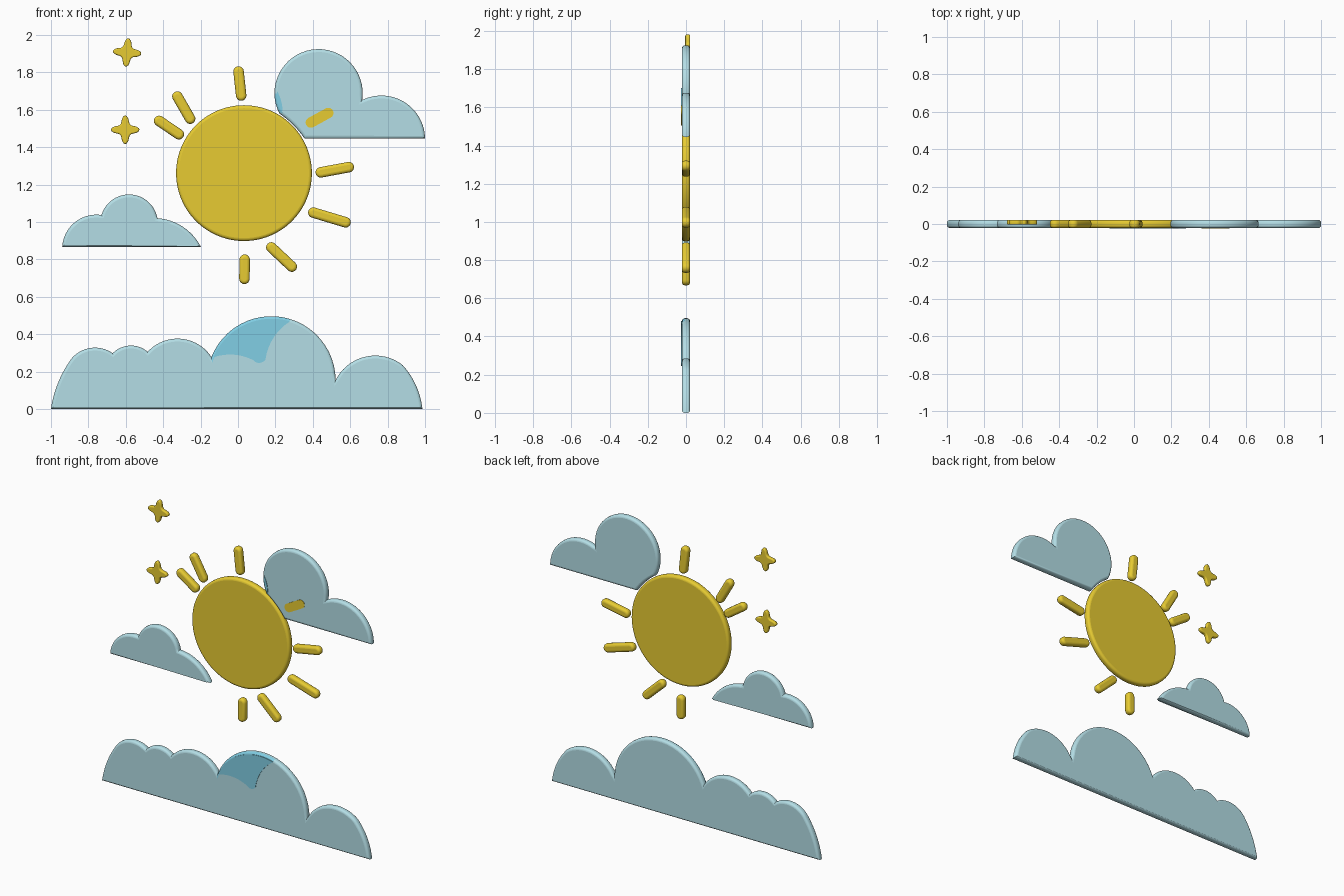
import bpy, bmesh, math
from mathutils import Vector

if "Cube" in bpy.data.objects:
    bpy.data.objects.remove(bpy.data.objects["Cube"])

H = 0.022  # half thickness of the relief


def material(name, rgb):
    m = bpy.data.materials.new(name)
    m.diffuse_color = (*rgb, 1)
    m.use_nodes = True
    m.node_tree.nodes["Principled BSDF"].inputs["Base Color"].default_value = m.diffuse_color
    return m


YELLOW = material("sun yellow", (0.80, 0.60, 0.032))
PALE = material("pale cloud blue", (0.455, 0.73, 0.79))
BLUE = material("deeper sky blue", (0.22, 0.62, 0.78))


def arc(a, b, c, n=24):
    """Points on the circle from a through b to c (c left out)."""
    (ax, ay), (bx, by), (cx, cy) = a, b, c
    d = 2 * (ax * (by - cy) + bx * (cy - ay) + cx * (ay - by))
    sa, sb, sc = ax * ax + ay * ay, bx * bx + by * by, cx * cx + cy * cy
    ox = (sa * (by - cy) + sb * (cy - ay) + sc * (ay - by)) / d
    oy = (sa * (cx - bx) + sb * (ax - cx) + sc * (bx - ax)) / d
    r = math.hypot(ax - ox, ay - oy)
    t0, t1, t2 = (math.atan2(y - oy, x - ox) for x, y in (a, b, c))
    tau = math.tau
    sweep = (t2 - t0) % tau
    if (t1 - t0) % tau > sweep:
        sweep -= tau
    return [(ox + r * math.cos(t0 + sweep * i / n),
             oy + r * math.sin(t0 + sweep * i / n)) for i in range(n)]


def chain(pts, n=24):
    """Arcs through start, via, end, via, end ..."""
    out = []
    for i in range(0, len(pts) - 2, 2):
        out += arc(pts[i], pts[i + 1], pts[i + 2], n)
    return out + [pts[-1]]


def inset_dirs(pts):
    """Inward mitre vector for each outline point."""
    n = len(pts)
    area = sum(pts[i - 1][0] * pts[i][1] - pts[i][0] * pts[i - 1][1] for i in range(n))
    s = 1 if area > 0 else -1
    out = []
    for i in range(n):
        p, q, r = (Vector(pts[k % n]) for k in (i - 1, i, i + 1))
        e, f = (q - p).normalized(), (r - q).normalized()
        n1, n2 = Vector((-e.y, e.x)) * s, Vector((-f.y, f.x)) * s
        b = (n1 + n2).normalized()
        out.append(b / max(b.dot(n1), 0.45))
    return out


def slab(name, pts, mat, y0=-H, y1=H, bevel=0.016, segs=4, tint=None):
    """Upright plate with rounded rims; tint(x, z) picks front rim faces for BLUE."""
    dirs = inset_dirs(pts)
    if bevel:
        steps = [math.pi / 2 * i / segs for i in range(segs + 1)]
        levels = [(bevel * (1 - math.sin(t)), y0 + bevel * (1 - math.cos(t))) for t in steps]
        levels += [(bevel * (1 - math.sin(t)), y1 - bevel * (1 - math.cos(t)))
                   for t in reversed(steps)]
    else:
        levels = [(0, y0), (0, y1)]
    bm = bmesh.new()
    rings = [[bm.verts.new((p[0] + d.x * k, y, p[1] + d.y * k)) for p, d in zip(pts, dirs)]
             for k, y in levels]
    n = len(pts)
    for a, b in zip(rings, rings[1:]):
        for i in range(n):
            f = bm.faces.new((a[i - 1], a[i], b[i], b[i - 1]))
            f.smooth = True
    bm.faces.new(rings[0])
    bm.faces.new(rings[-1])
    bmesh.ops.recalc_face_normals(bm, faces=bm.faces)
    for e in bm.edges:
        e.smooth = e.calc_face_angle(0) < math.radians(40)
    if tint:
        for f in bm.faces:
            c = f.calc_center_median()
            if len(f.verts) == 4 and f.normal.y < -0.15 and tint(c.x, c.z):
                f.material_index = 1
    me = bpy.data.meshes.new(name)
    bm.to_mesh(me)
    bm.free()
    me.materials.append(mat)
    if tint:
        me.materials.append(BLUE)
    ob = bpy.data.objects.new(name, me)
    bpy.context.collection.objects.link(ob)
    return ob


def plate(name, pts, mat):
    """Thin painted detail lying on the front face."""
    return slab(name, pts, mat, -H - 0.003, -H + 0.001, bevel=0)


def capsule(a, b, w, n=10):
    """Rounded bar outline from tip a to tip b."""
    a, b = Vector(a), Vector(b)
    d = (b - a).normalized()
    t = math.atan2(d.y, d.x)
    a, b = a + d * w, b - d * w
    out = []
    for c, s in ((b, t - math.pi / 2), (a, t + math.pi / 2)):
        out += [(c.x + w * math.cos(s + math.pi * i / n),
                 c.y + w * math.sin(s + math.pi * i / n)) for i in range(n + 1)]
    return out


# Sun disc
SUN = (0.032, 1.261)
slab("sun_disc", [(SUN[0] + 0.363 * math.cos(math.tau * i / 112),
                   SUN[1] + 0.363 * math.sin(math.tau * i / 112)) for i in range(112)], YELLOW)

# Sun rays
rays = [((0.0, 1.832), (0.02, 1.648)), ((-0.338, 1.695), (-0.242, 1.528)),
        ((-0.445, 1.556), (-0.293, 1.453)), ((0.415, 1.26), (0.62, 1.298)),
        ((0.376, 1.058), (0.602, 0.99)), ((0.158, 0.883), (0.308, 0.742)),
        ((0.036, 0.826), (0.034, 0.668))]
for i, (a, b) in enumerate(rays):
    slab(f"sun_ray_{i + 1}", capsule(a, b, 0.028), YELLOW)
plate("sun_ray_over_cloud", capsule((0.365, 1.518), (0.507, 1.596), 0.028), YELLOW)

# Four-pointed stars
for i, (cx, cz, turn) in enumerate([(-0.593, 1.906, 0.09), (-0.603, 1.493, 0.0)]):
    pts = []
    for k in range(64):
        t = math.tau * k / 64
        r = 0.039 + 0.037 * ((1 + math.cos(4 * t)) / 2) ** 1.6
        pts.append((cx + r * math.cos(t - turn), cz + r * math.sin(t - turn)))
    slab(f"star_{i + 1}", pts, YELLOW, -0.004, H, bevel=0.0075)

# Small left cloud
slab("left_cloud", chain([(-0.94, 0.866), (-0.885, 0.987), (-0.73, 1.037), (-0.586, 1.147),
                          (-0.431, 1.02), (-0.313, 0.985), (-0.198, 0.866)]), PALE)

# Upper right cloud, hollowed where it meets the sun
slab("right_cloud", chain([(0.356, 1.445), (0.295, 1.519), (0.221, 1.58), (0.428, 1.924),
                           (0.664, 1.652), (0.936, 1.603), (1.0, 1.445)], 32), PALE,
     tint=lambda x, z: x < 0.237 and 1.585 < z < 1.7)
plate("right_cloud_shade", chain([(0.235, 1.588), (0.213, 1.64), (0.209, 1.70),
                                  (0.23, 1.65), (0.238, 1.60)], 8), BLUE)

# Long bottom cloud
slab("bottom_cloud", chain([(-1.0, 0.0), (-0.958, 0.15), (-0.888, 0.272), (-0.79, 0.326),
                            (-0.67, 0.298), (-0.57, 0.339), (-0.483, 0.306), (-0.33, 0.376),
                            (-0.142, 0.278), (0.18, 0.496), (0.522, 0.155), (0.72, 0.285),
                            (0.88, 0.235), (0.945, 0.14), (0.986, 0.0)]), PALE,
     tint=lambda x, z: -0.14 < x < 0.28 and z > 0.27)
plate("bottom_cloud_shade", chain([(-0.13, 0.28), (0.03, 0.447), (0.278, 0.468),
                                   (0.195, 0.388), (0.147, 0.265), (0.12, 0.247),
                                   (0.083, 0.26), (-0.02, 0.29), (-0.125, 0.278)]), BLUE)
